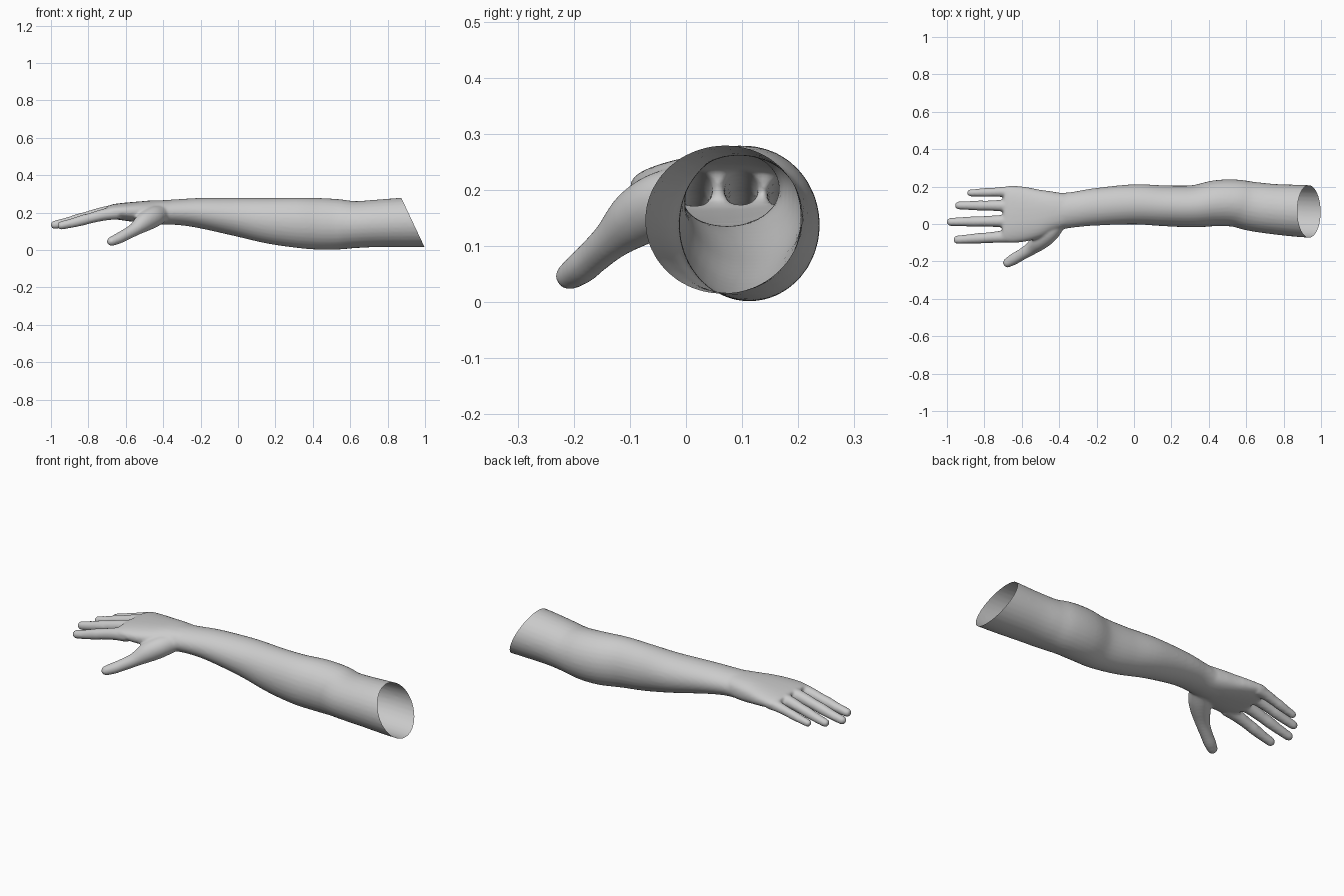
import bpy, bmesh, math
from mathutils import Vector

if "Cube" in bpy.data.objects:
    bpy.data.objects.remove(bpy.data.objects["Cube"])

SIDES = 32
UP = Vector((0, 0, 1))


def catmull(p0, p1, p2, p3, t):
    return [0.5 * (2 * b + (c - a) * t + (2 * a - 5 * b + 4 * c - d) * t * t
                   + (3 * b - a - 3 * c + d) * t ** 3)
            for a, b, c, d in zip(p0, p1, p2, p3)]


def tube(bm, keys, power=2.0, steps=6, round_tip=False):
    """Closed loft through keys (x, y, z, side radius, up radius)."""
    k = [keys[0]] + keys + [keys[-1]]
    samples = [catmull(*k[i:i + 4], s / steps)
               for i in range(len(keys) - 1) for s in range(steps)]
    samples.append(list(keys[-1]))
    pts = [Vector(s[:3]) for s in samples]
    rings = []
    for i, s in enumerate(samples):
        tan = (pts[min(i + 1, len(pts) - 1)] - pts[max(i - 1, 0)]).normalized()
        rings.append((pts[i], tan, s[3], s[4]))
    if round_tip:
        p, tan, a, b = rings[-1]
        for j in range(1, 6):
            ang = math.radians(j * 16)
            rings.append((p + tan * max(a, b) * math.sin(ang), tan,
                          a * math.cos(ang), b * math.cos(ang)))
    loops = []
    for p, tan, a, b in rings:
        side = tan.cross(UP).normalized()
        up = side.cross(tan)
        loop = []
        for j in range(SIDES):
            c, s = (f(j * math.tau / SIDES) for f in (math.cos, math.sin))
            u = math.copysign(abs(c) ** (2 / power), c) * a
            v = math.copysign(abs(s) ** (2 / power), s) * b
            loop.append(bm.verts.new(p + side * u + up * v))
        loops.append(loop)
    for l0, l1 in zip(loops, loops[1:]):
        for j in range(SIDES):
            n = (j + 1) % SIDES
            bm.faces.new((l0[j], l0[n], l1[n], l1[j]))
    bm.faces.new(loops[0][::-1])
    bm.faces.new(loops[-1])


def spans(rows):
    """Turn (x, y min, y max, z min, z max) into loft keys."""
    return [(x, (a + b) / 2, (c + d) / 2, (b - a) / 2, (d - c) / 2)
            for x, a, b, c, d in rows]


bm = bmesh.new()

# Upper arm, elbow, forearm and wrist
tube(bm, spans([
    (1.15, -0.080, 0.200, 0.015, 0.285),
    (0.92, -0.072, 0.208, 0.015, 0.282),
    (0.75, -0.055, 0.214, 0.016, 0.270),
    (0.63, -0.037, 0.226, 0.011, 0.262),
    (0.54, -0.015, 0.238, 0.003, 0.272),
    (0.44, -0.012, 0.234, 0.002, 0.278),
    (0.32, -0.018, 0.208, 0.012, 0.280),
    (0.17, -0.012, 0.206, 0.034, 0.279),
    (0.00, -0.002, 0.212, 0.073, 0.280),
    (-0.20, -0.008, 0.192, 0.117, 0.279),
    (-0.32, -0.018, 0.172, 0.134, 0.272),
    (-0.40, -0.030, 0.167, 0.135, 0.267),
    (-0.46, -0.045, 0.178, 0.138, 0.265)]))

# Palm
tube(bm, spans([
    (-0.36, -0.015, 0.162, 0.145, 0.266),
    (-0.45, -0.045, 0.178, 0.140, 0.266),
    (-0.53, -0.080, 0.192, 0.148, 0.260),
    (-0.61, -0.098, 0.202, 0.158, 0.253),
    (-0.67, -0.098, 0.205, 0.168, 0.245),
    (-0.70, -0.085, 0.195, 0.182, 0.234)]), power=2.4)

# Fingers: base y, base z, tip x, tip y, tip z, thickness
for by, bz, tx, ty, tz, r in ((0.174, 0.203, -0.895, 0.166, 0.150, 0.021),
                              (0.098, 0.212, -0.960, 0.099, 0.142, 0.0235),
                              (0.017, 0.211, -1.004, 0.011, 0.135, 0.0245),
                              (-0.064, 0.200, -0.968, -0.084, 0.132, 0.0245)):
    bx, ex = -0.64, tx + r
    keys = []
    for t, drop, w in ((0, 0, 1.45), (0.25, 0.16, 1.3), (0.5, 0.44, 1.14),
                       (0.62, 0.58, 1.16), (0.8, 0.80, 1.02), (1, 1, 0.92)):
        keys.append((bx + (ex - bx) * t, by + (ty - by) * t,
                     bz + (tz - bz) * drop, r * w, r * w))
    tube(bm, keys, round_tip=True)

# Thumb with the fleshy mound at its root
tube(bm, [(-0.40, 0.010, 0.195, 0.040, 0.045),
          (-0.45, -0.040, 0.178, 0.054, 0.056),
          (-0.50, -0.088, 0.150, 0.050, 0.052),
          (-0.55, -0.131, 0.112, 0.036, 0.036),
          (-0.60, -0.163, 0.083, 0.031, 0.031),
          (-0.64, -0.186, 0.062, 0.031, 0.029),
          (-0.675, -0.207, 0.047, 0.026, 0.025)], round_tip=True)

mesh = bpy.data.meshes.new("arm")
bm.to_mesh(mesh)
bm.free()
arm = bpy.data.objects.new("arm", mesh)
bpy.context.collection.objects.link(arm)
bpy.context.view_layer.objects.active = arm
arm.select_set(True)

# Fuse the parts into one skin and soften the joins
remesh = arm.modifiers.new("fuse", 'REMESH')
remesh.mode = 'VOXEL'
remesh.voxel_size = 0.007
soften = arm.modifiers.new("soften", 'SMOOTH')
soften.factor = 0.5
soften.iterations = 7
for m in ("fuse", "soften"):
    bpy.ops.object.modifier_apply(modifier=m)

# Slanted open end
bm = bmesh.new()
bm.from_mesh(arm.data)
bmesh.ops.bisect_plane(bm, geom=bm.verts[:] + bm.edges[:] + bm.faces[:],
                       plane_co=(0.935, 0, 0.148), plane_no=(0.265, 0, 0.125),
                       clear_outer=True)
for f in bm.faces:
    f.smooth = True
bm.to_mesh(arm.data)
bm.free()

skin = bpy.data.materials.new("light_grey")
skin.diffuse_color = (0.6, 0.6, 0.6, 1)
skin.use_nodes = True
skin.node_tree.nodes["Principled BSDF"].inputs["Base Color"].default_value = skin.diffuse_color
arm.data.materials.clear()
arm.data.materials.append(skin)
